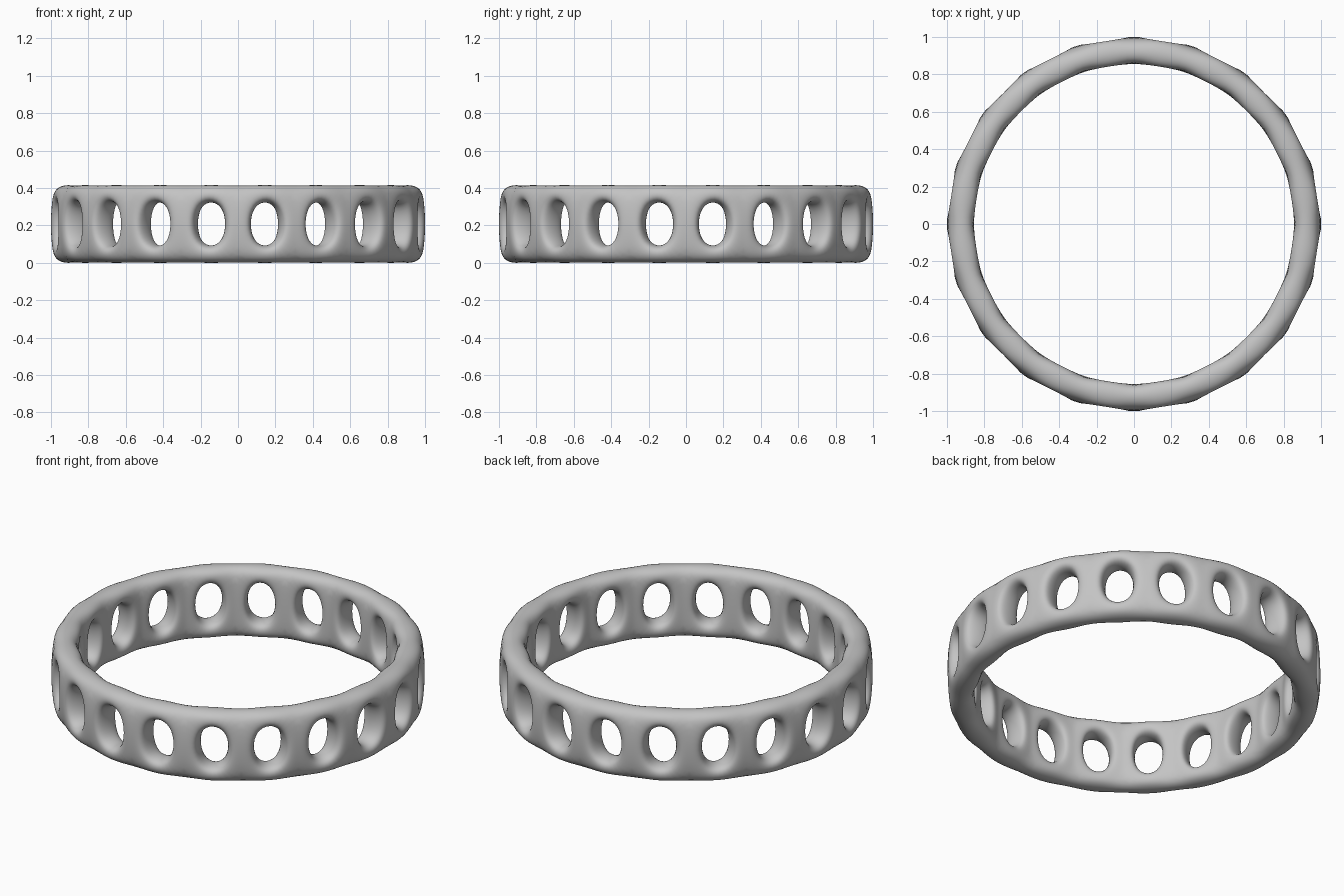
import bpy
import bmesh
from math import cos, sin, tau
from mathutils import Vector

cube = bpy.data.objects.get("Cube")
if cube:
    bpy.data.objects.remove(cube, do_unlink=True)

POSTS = 20
RADIUS = 0.9325      # centre line of the band
HALF_DEPTH = 0.0744  # radial half thickness of the cage
EDGE_Z = 0.2136      # cage half height
OPEN_Z = 0.1215      # cage half height of each opening
OPEN_WIDTH = 0.555   # share of each panel's width that is open
MIDDLE = 0.2075

bm = bmesh.new()


def wall(radius):
    """Corner and opening-rim vertices of one wall, for the top and bottom."""
    def point(i, z):
        a = tau * i / POSTS
        return Vector((radius * cos(a), radius * sin(a), MIDDLE + z))

    margin = (1 - OPEN_WIDTH) / 2
    corners, rims = {}, {}
    for s in (1, -1):
        corners[s] = [bm.verts.new(point(i, s * EDGE_Z)) for i in range(POSTS)]
        rims[s] = []
        for i in range(POSTS):
            a, b = point(i, s * OPEN_Z), point(i + 1, s * OPEN_Z)
            rims[s].append((bm.verts.new(a.lerp(b, margin)),
                            bm.verts.new(b.lerp(a, margin))))
    return corners, rims


outer, outer_rim = wall(RADIUS + HALF_DEPTH)
inner, inner_rim = wall(RADIUS - HALF_DEPTH)

for i in range(POSTS):
    j = (i + 1) % POSTS
    for corner, rim in ((outer, outer_rim), (inner, inner_rim)):
        # Rail faces above and below the opening
        for s in (1, -1):
            bm.faces.new((corner[s][i], corner[s][j], rim[s][i][1], rim[s][i][0]))
        # Half of each neighbouring post
        for k, n in enumerate((i, j)):
            bm.faces.new((corner[1][n], corner[-1][n], rim[-1][i][k], rim[1][i][k]))
    # Flat edges of the band, and the sill and head of the opening
    for s in (1, -1):
        bm.faces.new((outer[s][i], outer[s][j], inner[s][j], inner[s][i]))
        bm.faces.new((*outer_rim[s][i], *reversed(inner_rim[s][i])))
    # Sides of the opening
    for k in (0, 1):
        bm.faces.new((outer_rim[1][i][k], outer_rim[-1][i][k],
                      inner_rim[-1][i][k], inner_rim[1][i][k]))

bmesh.ops.recalc_face_normals(bm, faces=bm.faces)
for f in bm.faces:
    f.smooth = True

mesh = bpy.data.meshes.new("pierced_ring_band")
bm.to_mesh(mesh)
bm.free()
band = bpy.data.objects.new("pierced_ring_band", mesh)
bpy.context.collection.objects.link(band)

# Plain grey finish
grey = bpy.data.materials.new("plain_grey")
grey.use_nodes = True
colour = (0.55, 0.55, 0.55, 1)
grey.diffuse_color = colour
grey.node_tree.nodes["Principled BSDF"].inputs["Base Color"].default_value = colour
mesh.materials.append(grey)

# Round the cage
rounding = band.modifiers.new("rounding", "SUBSURF")
rounding.levels = rounding.render_levels = 3
